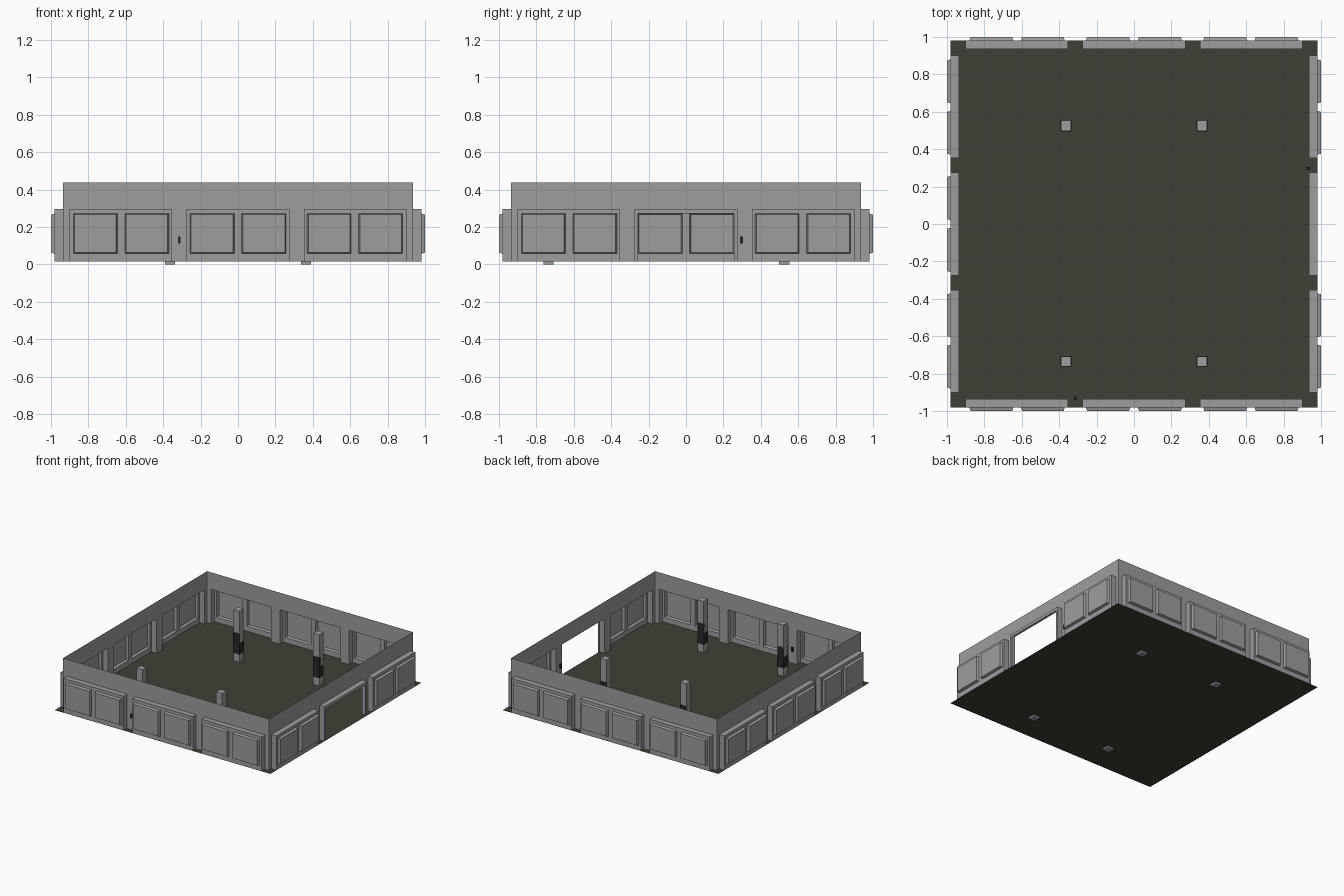
import bpy, bmesh
from mathutils import Vector, Matrix
from math import pi

if "Cube" in bpy.data.objects:
    bpy.data.objects.remove(bpy.data.objects["Cube"])


def material(name, rgb):
    m = bpy.data.materials.new(name)
    m.diffuse_color = (*rgb, 1)
    m.use_nodes = True
    m.node_tree.nodes["Principled BSDF"].inputs["Base Color"].default_value = m.diffuse_color
    return m


GREY = material("concrete grey", (0.34, 0.34, 0.345))
GREEN = material("dark olive floor", (0.047, 0.053, 0.036))
BLACK = material("near black", (0.02, 0.02, 0.022))


def finish(bm, name, mat):
    bmesh.ops.remove_doubles(bm, verts=bm.verts[:], dist=0.0005)
    me = bpy.data.meshes.new(name)
    bm.to_mesh(me)
    bm.free()
    me.materials.append(mat)
    ob = bpy.data.objects.new(name, me)
    bpy.context.collection.objects.link(ob)
    return ob


def box(name, lo, hi, mat):
    lo, hi = Vector(lo), Vector(hi)
    bm = bmesh.new()
    bmesh.ops.create_cube(bm, size=1)
    bmesh.ops.scale(bm, vec=hi - lo, verts=bm.verts)
    bmesh.ops.translate(bm, vec=(lo + hi) / 2, verts=bm.verts)
    return finish(bm, name, mat)


# Floor sheet
bm = bmesh.new()
bmesh.ops.create_grid(bm, x_segments=1, y_segments=1, size=0.98,
                      matrix=Matrix.Translation((0, 0, 0.015)))
finish(bm, "floor", GREEN)

# Wall grid: bays step out from the sheet, shutters step out from the bays
HALF = [0.02, 0.257, 0.275, 0.353, 0.37, 0.605, 0.645, 0.88, 0.902, 0.935]
U = [-u for u in reversed(HALF)] + HALF
V = [0.015, 0.057, 0.272, 0.297, 0.437]
DEPTH = [0.935, 0.98, 1.0]
BEVEL = 0.006


def level(i, j, door):
    """0 = wall sheet, 1 = bay, 2 = shutter, None = open"""
    if not (0 <= i < len(U) - 1 and 0 <= j < len(V) - 1):
        return None
    u = abs(U[i] + U[i + 1]) / 2
    if j == 3 or u > 0.902 or 0.275 < u < 0.353:
        return 0
    if door and u < 0.257 and j < 2:
        return None
    if j == 1 and (0.02 < u < 0.257 or 0.37 < u < 0.605 or 0.645 < u < 0.88):
        return 2
    return 1


def wall(name, angle, door=False):
    bm = bmesh.new()

    def corner(i, j, a, b):
        lv = level(i, j, door)
        k = BEVEL if lv == 2 else 0
        return (U[i + a] + k * (1 - 2 * a), -DEPTH[lv], V[j + b] + k * (1 - 2 * b))

    def face(pts):
        bm.faces.new([bm.verts.new(p) for p in pts])

    for i in range(len(U) - 1):
        for j in range(len(V) - 1):
            lv = level(i, j, door)
            if lv is None:
                continue
            face([corner(i, j, a, b) for a, b in ((0, 0), (1, 0), (1, 1), (0, 1))])
            # steps between neighbouring cells of different depth
            right, up = level(i + 1, j, door), level(i, j + 1, door)
            if right is not None and right != lv:
                face([corner(i, j, 1, 0), corner(i + 1, j, 0, 0),
                      corner(i + 1, j, 0, 1), corner(i, j, 1, 1)])
            if up is not None and up != lv:
                face([corner(i, j, 0, 1), corner(i, j, 1, 1),
                      corner(i, j + 1, 1, 0), corner(i, j + 1, 0, 0)])
    bmesh.ops.remove_doubles(bm, verts=bm.verts[:], dist=0.0005)
    bmesh.ops.recalc_face_normals(bm, faces=bm.faces[:])
    bmesh.ops.rotate(bm, verts=bm.verts[:], cent=(0, 0, 0),
                     matrix=Matrix.Rotation(angle, 3, 'Z'))
    finish(bm, name, GREY)


wall("front_wall", 0)
wall("right_wall", pi / 2, door=True)
wall("back_wall", pi)
wall("left_wall", -pi / 2)

# Columns with dark painted bands
W = 0.0275
for x in (-0.363, 0.363):
    for y in (-0.735, 0.525):
        box("column", (x - W, y - W, 0), (x + W, y + W, 0.435), GREY)
        box("column_tall_band", (x - W, y - W - 0.002, 0.08),
            (x + W, y + W + 0.002, 0.25), BLACK)
        box("column_low_band", (x - W - 0.002, y - W, 0.08),
            (x + W + 0.002, y + W, 0.17), BLACK)

# Small switches set through the walls
box("front_switch", (-0.322, -0.94, 0.112), (-0.308, -0.922, 0.148), BLACK)
box("right_switch", (0.922, 0.29, 0.112), (0.94, 0.304, 0.148), BLACK)
